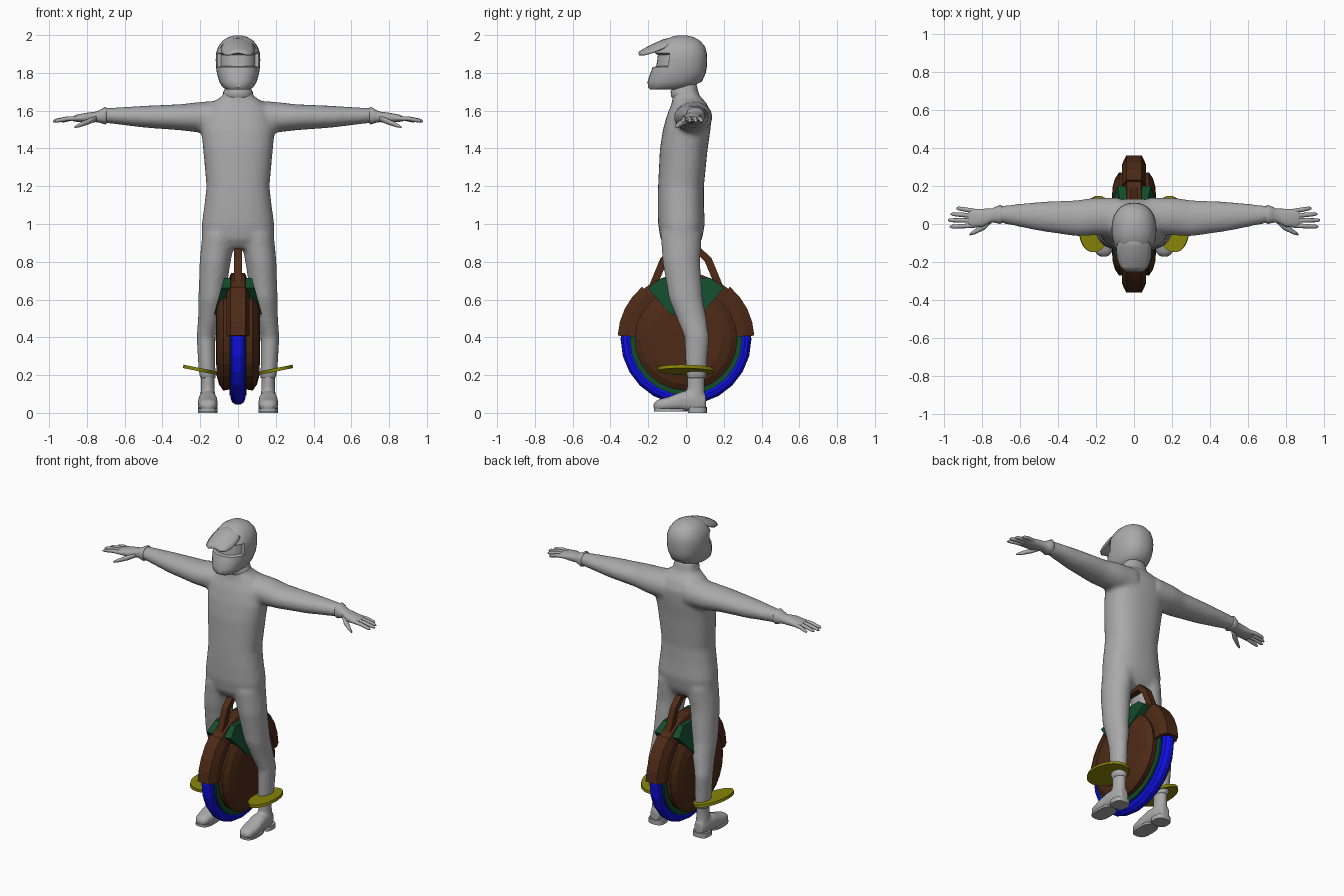
import bpy, bmesh
from math import sin, cos, pi, radians
from mathutils import Matrix

cube = bpy.data.objects.get("Cube")
if cube:
    bpy.data.objects.remove(cube, do_unlink=True)


def material(name, *rgb):
    m = bpy.data.materials.new(name)
    m.use_nodes = True
    m.diffuse_color = (*rgb, 1)
    m.node_tree.nodes["Principled BSDF"].inputs["Base Color"].default_value = (*rgb, 1)
    return m


GREY = material("suit grey", .4, .4, .4)
BROWN = material("shell brown", .075, .023, .008)
GREEN = material("panel green", .006, .07, .025)
BLUE = material("tyre blue", .005, .005, .8)
YELLOW = material("pedal yellow", .25, .235, .003)
HUB = .39   # wheel axle height


def finish(name, bm, mat, mirror=False, smooth=None, voxel=None):
    """Turn a bmesh into an object with its modifiers and shading."""
    bmesh.ops.remove_doubles(bm, verts=bm.verts, dist=1e-5)
    bmesh.ops.recalc_face_normals(bm, faces=bm.faces)
    me = bpy.data.meshes.new(name)
    bm.to_mesh(me)
    bm.free()
    me.materials.append(mat)
    ob = bpy.data.objects.new(name, me)
    bpy.context.collection.objects.link(ob)
    if smooth:
        bpy.ops.object.select_all(action='DESELECT')
        ob.select_set(True)
        bpy.context.view_layer.objects.active = ob
        bpy.ops.object.shade_smooth_by_angle(angle=radians(smooth))
    if mirror:
        mod = ob.modifiers.new("Mirror", 'MIRROR')
        mod.use_mirror_merge = False
    if voxel:
        mod = ob.modifiers.new("Blend", 'REMESH')
        mod.mode, mod.voxel_size, mod.use_smooth_shade = 'VOXEL', voxel, True
        mod = ob.modifiers.new("Soften", 'SMOOTH')
        mod.factor, mod.iterations = .5, 8
    return ob


def skin(bm, rings, loop=False):
    """Bridge rings of vertices into a tube, capped unless it loops."""
    n = len(rings[0])
    pairs = list(zip(rings, rings[1:])) + ([(rings[-1], rings[0])] if loop else [])
    for a, b in pairs:
        for i in range(n):
            bm.faces.new((a[i], a[(i + 1) % n], b[(i + 1) % n], b[i]))
    if not loop:
        bm.faces.new(rings[0])
        bm.faces.new(rings[-1])


def loft(bm, axis, rows, n=20, power=1):
    """Oval sections along an axis; row = position, centre, radius, centre, radius."""
    rings = []
    for pos, c1, r1, c2, r2 in rows:
        ring = []
        for i in range(n):
            c, s = cos(2 * pi * i / n), sin(2 * pi * i / n)
            co = [c1 + r1 * abs(c) ** power * (1 if c > 0 else -1),
                  c2 + r2 * abs(s) ** power * (1 if s > 0 else -1)]
            co.insert("xyz".index(axis), pos)
            ring.append(bm.verts.new(co))
        rings.append(ring)
    skin(bm, rings)


def spin(name, profile, mat, start=0, end=360, steps=24, **kw):
    """Sweep an (x, radius) profile round the axle."""
    bm = bmesh.new()
    full = end - start == 360
    rings = []
    for i in range(steps if full else steps + 1):
        a = radians(start + (end - start) * i / steps)
        rings.append([bm.verts.new((x, r * cos(a), HUB + r * sin(a))) for x, r in profile])
    skin(bm, rings, full)
    return finish(name, bm, mat, **kw)


def prism(name, outline, inner, outer, mat, **kw):
    """Side outline (y, z) given thickness by two x-from-z rules."""
    bm = bmesh.new()
    skin(bm, [[bm.verts.new((f(z), y, z)) for y, z in outline] for f in (inner, outer)])
    return finish(name, bm, mat, **kw)


# Suit: torso, arms and legs blended into one skin
bm = bmesh.new()
torso = [(.87, .15, -.1, .06), (.92, .19, -.135, .085), (1, .192, -.148, .1),
         (1.1, .178, -.15, .095), (1.2, .167, -.148, .095), (1.4, .185, -.138, .115),
         (1.5, .195, -.122, .13), (1.58, .18, -.1, .135), (1.64, .14, -.075, .11),
         (1.68, .08, -.07, .07), (1.75, .066, -.066, .055)]
loft(bm, 'z', [(z, 0, w, (a + b) / 2, (b - a) / 2) for z, w, a, b in torso], 32, .85)
arm = [(.08, .04, .1, 1.565, .09), (.2, .04, .1, 1.565, .082), (.3, .03, .096, 1.565, .07),
       (.5, .04, .077, 1.568, .058), (.72, .052, .043, 1.575, .038)]
leg = [(.95, .1, .09, -.025, .11), (.8, .121, .083, -.025, .1), (.6, .14, .07, .0, .09),
       (.5, .152, .06, .03, .08), (.4, .17, .05, .057, .066), (.25, .165, .046, .055, .058),
       (.18, .16, .044, .055, .054)]
for s in (1, -1):
    loft(bm, 'x', [(s * x, *rest) for x, *rest in arm])
    loft(bm, 'z', [(z, s * x, *rest) for z, x, *rest in leg])
finish("suit", bm, GREY, voxel=.013)

# Boots with a separate sole and heel
bm = bmesh.new()
loft(bm, 'z', [(.22, .16, .036, .055, .048), (.14, .16, .036, .052, .046),
               (.03, .16, .044, .05, .054)])
loft(bm, 'y', [(-.172, .16, .022, .035, .016), (-.15, .16, .045, .04, .03),
               (-.09, .16, .054, .048, .038), (-.02, .16, .05, .062, .052),
               (.05, .16, .045, .06, .055), (.105, .16, .03, .055, .04)], 20, .8)
finish("boots", bm, GREY, mirror=True, voxel=.008)
bm = bmesh.new()
for top, bottom, y, long in ((.022, .008, -.085, .085), (.03, 0, .06, .05)):
    loft(bm, 'z', [(h, .16, .052, y, long) for h in (bottom, top)], 20, .7)
finish("boot_soles", bm, GREY, mirror=True, smooth=40)

# Gloves: cuff, palm, four fingers and a thumb
bm = bmesh.new()
loft(bm, 'x', [(.695, .05, .044, 1.573, .043), (.705, .05, .05, 1.573, .046),
               (.73, .048, .042, 1.57, .034), (.75, .045, .036, 1.567, .028),
               (.8, .032, .048, 1.563, .026), (.85, .03, .048, 1.56, .02),
               (.875, .03, .04, 1.557, .012)], 20, .85)
for y, tip_y, tip_x in ((.068, .082, .935), (.043, .052, .965), (.018, .02, .98), (-.008, -.014, .97)):
    loft(bm, 'x', [(.83, y, .011, 1.56, .012), ((.83 + tip_x) / 2, (y + tip_y) / 2, .012, 1.558, .012),
                   (tip_x - .012, tip_y, .01, 1.547, .01), (tip_x, tip_y, .004, 1.543, .004)], 10)
loft(bm, 'x', [(.75, .025, .02, 1.56, .016), (.79, -.012, .02, 1.543, .016),
               (.84, -.042, .013, 1.523, .012), (.865, -.055, .005, 1.513, .005)], 10)
finish("gloves", bm, GREY, mirror=True, smooth=60)

# Neck collar
bm = bmesh.new()
loft(bm, 'z', [(1.67, 0, .074, -.005, .07), (1.68, 0, .08, -.005, .075),
               (1.7, 0, .078, -.008, .073), (1.72, 0, .066, -.008, .064)], 24)
finish("neck_collar", bm, GREY, smooth=60)

# Helmet shell with a sunken eye port
bm = bmesh.new()
shell = [(1.712, .06, -.19, -.04), (1.725, .082, -.202, .03), (1.755, .1, -.203, .085),
         (1.8, .112, -.188, .105), (1.83, .116, -.177, .11), (1.87, .118, -.17, .112),
         (1.905, .116, -.166, .11), (1.94, .104, -.15, .1), (1.97, .082, -.12, .075),
         (1.99, .05, -.08, .04), (1.999, .015, -.04, 0)]
loft(bm, 'z', [(z, 0, w, (a + b) / 2, (b - a) / 2) for z, w, a, b in shell], 32, .88)
bm.normal_update()
port = [f for f in bm.faces if 1.83 < f.calc_center_median().z < 1.905 and f.calc_center_median().y < -.08]
bmesh.ops.recalc_face_normals(bm, faces=bm.faces)
bmesh.ops.inset_region(bm, faces=port, thickness=.008, depth=-.018)
finish("helmet", bm, GREY, smooth=40)

# Helmet peak: an arched sheet that narrows to a rounded tip
bm = bmesh.new()
rows = []
for y, z, w in ((-.06, 1.992, .07), (-.12, 1.978, .092), (-.18, 1.952, .09), (-.225, 1.928, .075), (-.252, 1.91, .045)):
    rows.append([bm.verts.new((w * k / 4, y, z - 5 * (w * k / 4) ** 2)) for k in range(-4, 5)])
for a, b in zip(rows, rows[1:]):
    for i in range(8):
        bm.faces.new((a[i], a[i + 1], b[i + 1], b[i]))
peak = finish("helmet_peak", bm, GREY, smooth=50)
peak.modifiers.new("Thickness", 'SOLIDIFY').thickness = .01

# Tyre and rim
spin("tyre", [(.039 * cos(i * pi / 5), .312 + .036 * sin(i * pi / 5)) for i in range(10)], BLUE)
spin("rim", [(-.045, 0), (-.045, .298), (.045, .298), (.045, 0)], GREEN)

# Domed side shells
spin("side_shells", [(.04, 0), (.04, .265), (.078, .272), (.1, .24), (.114, .19), (.118, 0)],
     BROWN, mirror=True)


# Mudguard: raised front and back arcs with a slimmer crown between
def guard(name, radius, half, start, end, steps):
    spin(name, [(-half, .25), (-half, radius - .045), (-half * .65, radius),
                (half * .65, radius), (half, radius - .045), (half, .25)], BROWN, start, end, steps)


guard("mudguard_back", .362, .062, 3, 50, 4)
guard("mudguard_front", .362, .062, 130, 177, 4)
guard("mudguard_crown", .35, .056, 48, 132, 6)

# Green shoulder panels sloping in towards the crown
half = [(.08, .52), (.2, .66), (.13, .715)]
prism("shoulder_panels", half + [(-y, z) for y, z in reversed(half)],
      lambda z: .04, lambda z: .128 - .28 * (z - .52), GREEN, mirror=True)

# Carry handle
half = [(.205, .65), (.135, .82), (.075, .875)]
inside = [(.055, .845), (.1, .8), (.15, .68)]
flip = lambda pts: [(-y, z) for y, z in reversed(pts)]
prism("carry_handle", half + flip(half) + flip(inside) + inside,
      lambda z: -.02, lambda z: .02, BROWN)

# Tilted oval pedals
bm = bmesh.new()
bmesh.ops.create_cone(bm, cap_ends=True, segments=24, radius1=1, radius2=1, depth=.018)
bm.transform(Matrix.Translation((.2, 0, .228)) @ Matrix.Rotation(-.2, 4, 'Y')
             @ Matrix.Rotation(.15, 4, 'Z') @ Matrix.Diagonal((.09, .15, 1, 1)))
finish("pedals", bm, YELLOW, mirror=True, smooth=40)
